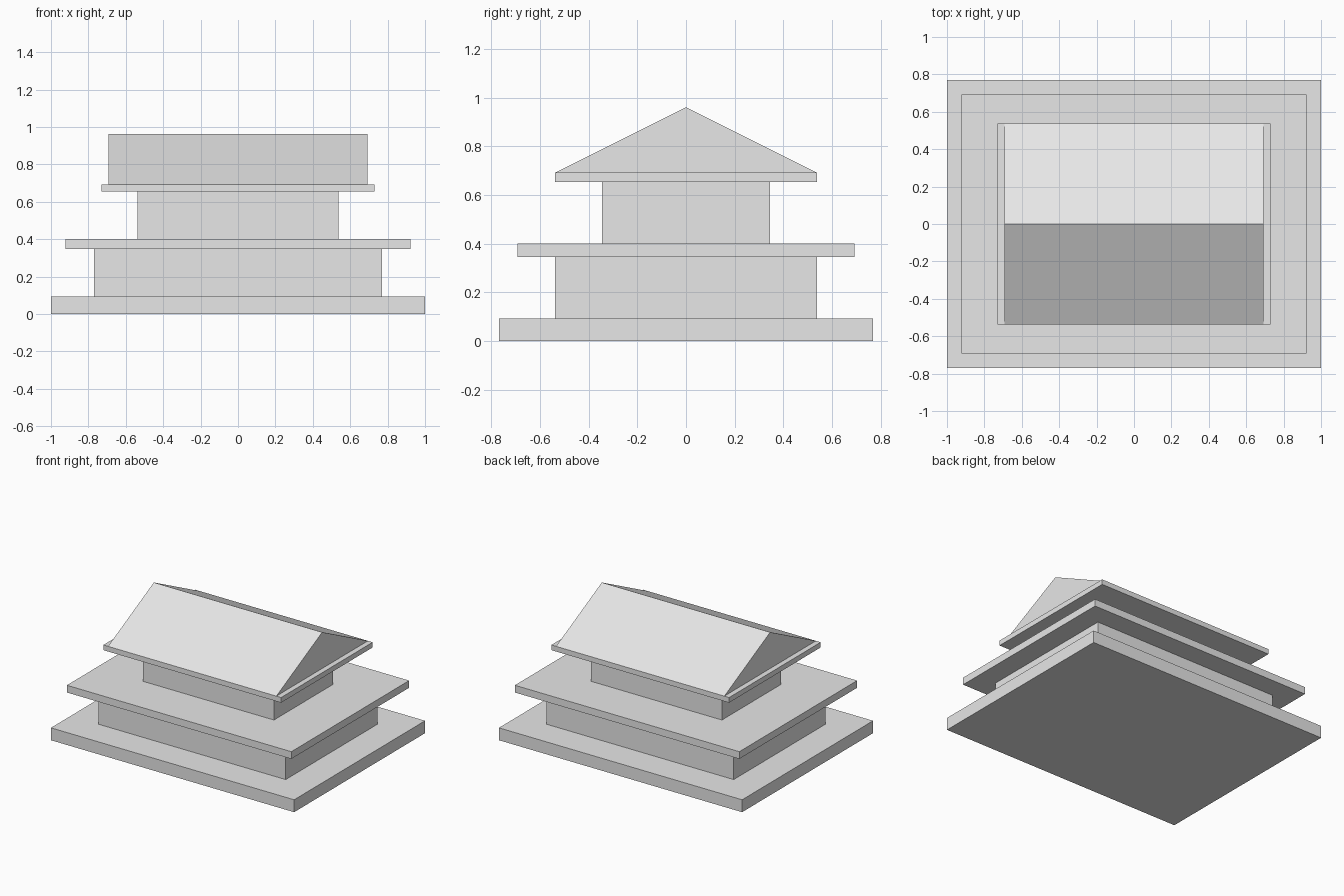
import bpy, bmesh

if "Cube" in bpy.data.objects:
    bpy.data.objects.remove(bpy.data.objects["Cube"])

grey = bpy.data.materials.new("plain grey")
grey.diffuse_color = (0.8, 0.8, 0.8, 1)
grey.use_nodes = True
grey.node_tree.nodes["Principled BSDF"].inputs["Base Color"].default_value = grey.diffuse_color


def add_prism(name, profile, half_x):
    """Extrude a closed (y, z) profile along x, centred on x = 0."""
    bm = bmesh.new()
    face = bm.faces.new([bm.verts.new((-half_x, y, z)) for y, z in profile])
    out = bmesh.ops.extrude_face_region(bm, geom=[face])
    verts = [v for v in out["geom"] if isinstance(v, bmesh.types.BMVert)]
    bmesh.ops.translate(bm, verts=verts, vec=(2 * half_x, 0, 0))
    bmesh.ops.recalc_face_normals(bm, faces=bm.faces)
    mesh = bpy.data.meshes.new(name)
    bm.to_mesh(mesh)
    bm.free()
    mesh.materials.append(grey)
    obj = bpy.data.objects.new(name, mesh)
    bpy.context.collection.objects.link(obj)


# Stacked tiers: name, half width x, half depth y, height
tiers = [
    ("base_platform", 1.0, 0.769, 0.0923),
    ("lower_walls", 0.769, 0.538, 0.2538),
    ("lower_eave", 0.923, 0.692, 0.0538),
    ("upper_walls", 0.538, 0.346, 0.2538),
    ("roof_slab", 0.731, 0.538, 0.0385),
]
z = 0.0
for name, hx, hy, h in tiers:
    add_prism(name, [(-hy, z), (hy, z), (hy, z + h), (-hy, z + h)], hx)
    z += h

# Gable roof with its ridge along x
add_prism("gable_roof", [(-0.538, z), (0.538, z), (0, z + 0.2692)], 0.692)
